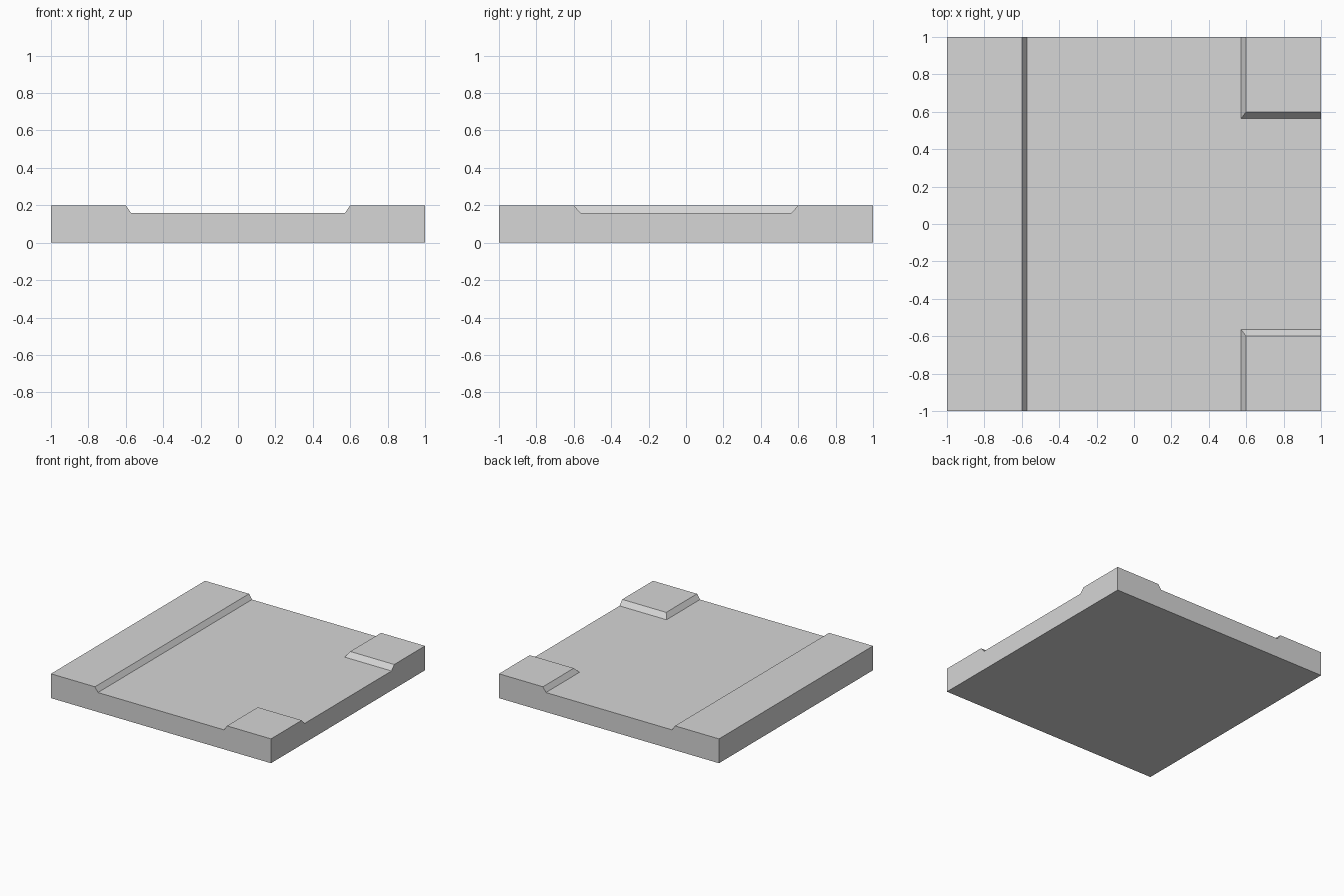
import bpy, bmesh
from mathutils import Vector

TOP, FLOOR = 0.2, 0.16

cube = bpy.data.objects.get("Cube")
if cube:
    bpy.data.objects.remove(cube, do_unlink=True)

grey = bpy.data.materials.new("light_grey")
grey.use_nodes = True
colour = (0.67, 0.67, 0.67, 1)
grey.diffuse_color = colour
grey.node_tree.nodes["Principled BSDF"].inputs["Base Color"].default_value = colour


def prism(name, outline, sweep):
    """Extrude a closed outline along the sweep vector."""
    bm = bmesh.new()
    face = bm.faces.new([bm.verts.new(p) for p in outline])
    new = bmesh.ops.extrude_face_region(bm, geom=[face])["geom"]
    verts = [v for v in new if isinstance(v, bmesh.types.BMVert)]
    bmesh.ops.translate(bm, verts=verts, vec=Vector(sweep))
    bmesh.ops.recalc_face_normals(bm, faces=bm.faces)
    mesh = bpy.data.meshes.new(name)
    bm.to_mesh(mesh)
    bm.free()
    mesh.materials.append(grey)
    obj = bpy.data.objects.new(name, mesh)
    bpy.context.collection.objects.link(obj)
    return obj


def trench_section(foot, rim):
    """Flat-bottomed section whose sloped walls run on above the slab."""
    over = 2 * rim - foot
    high = 2 * TOP - FLOOR
    return [(-foot, FLOOR), (foot, FLOOR), (over, high), (-over, high)]


# Square slab
slab = prism("floor_slab", [(-1, -1, 0), (1, -1, 0), (1, 1, 0), (-1, 1, 0)], (0, 0, TOP))

# Sunken lane from front to back, and a branch leaving on the left side
lane = prism("lane_cutter", [(u, -1.2, z) for u, z in trench_section(0.573, 0.6)], (0, 2.4, 0))
branch = prism("branch_cutter", [(0, u, z) for u, z in trench_section(0.565, 0.6)], (1.2, 0, 0))

for cutter in (lane, branch):
    cutter.hide_render = True
    cutter.hide_viewport = True
    cut = slab.modifiers.new(cutter.name, 'BOOLEAN')
    cut.operation = 'DIFFERENCE'
    cut.solver = 'EXACT'
    cut.object = cutter
